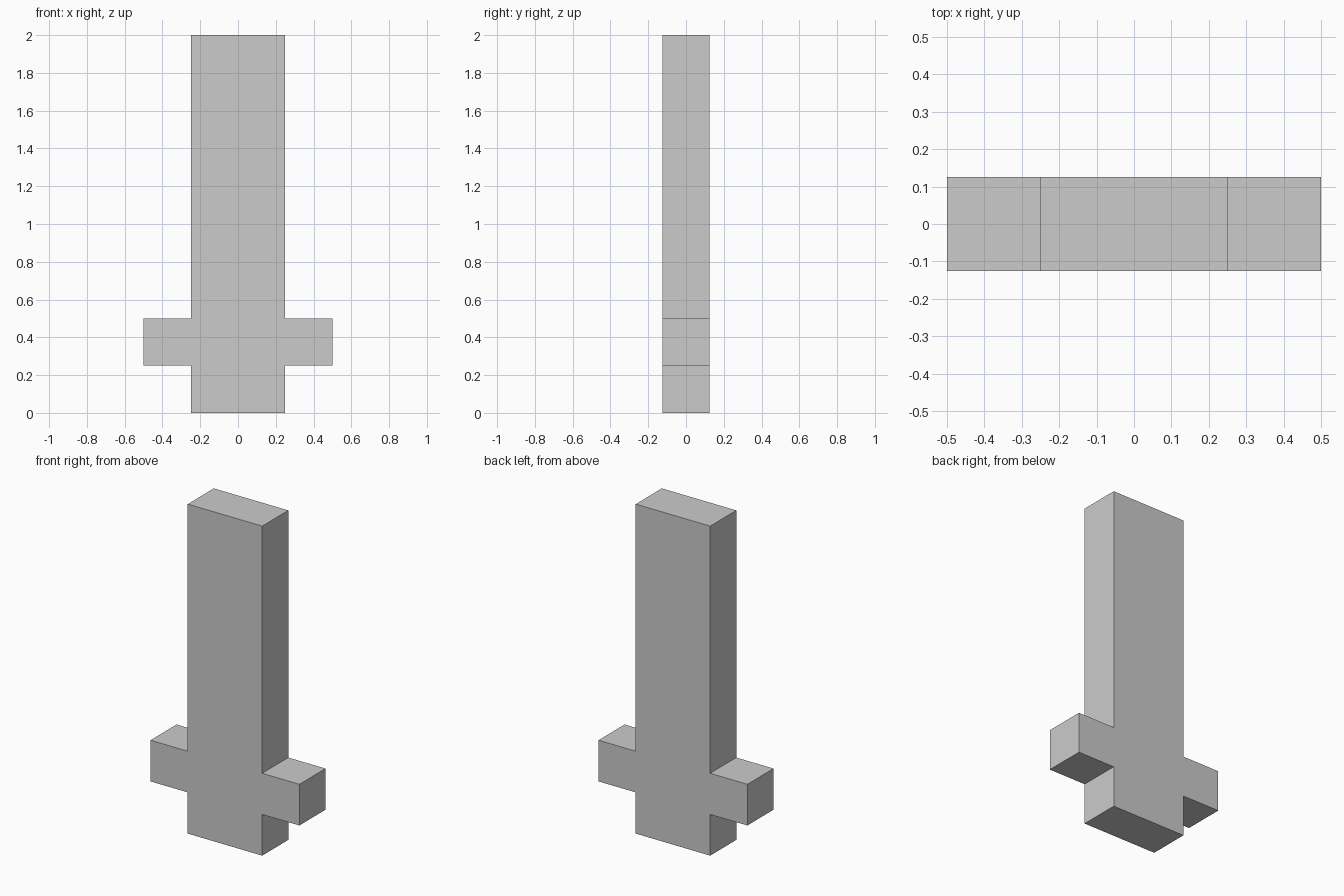
import bpy, bmesh
from mathutils import Vector

if "Cube" in bpy.data.objects:
    bpy.data.objects.remove(bpy.data.objects["Cube"])

DEPTH = 0.25

# Right half of the cross outline (x, z), bottom to top
half = [(0.25, 0), (0.25, 0.25), (0.5, 0.25), (0.5, 0.5), (0.25, 0.5), (0.25, 2)]
outline = half + [(-x, z) for x, z in reversed(half)]

# Upright slab with side arms: one extruded profile
bm = bmesh.new()
front = bm.faces.new([bm.verts.new((x, -DEPTH / 2, z)) for x, z in outline])
ext = bmesh.ops.extrude_face_region(bm, geom=[front], use_keep_orig=True)
back_verts = [g for g in ext["geom"] if isinstance(g, bmesh.types.BMVert)]
bmesh.ops.translate(bm, verts=back_verts, vec=Vector((0, DEPTH, 0)))
bmesh.ops.recalc_face_normals(bm, faces=bm.faces)

mesh = bpy.data.meshes.new("cross_slab")
bm.to_mesh(mesh)
bm.free()
bpy.context.collection.objects.link(bpy.data.objects.new("cross_slab", mesh))
